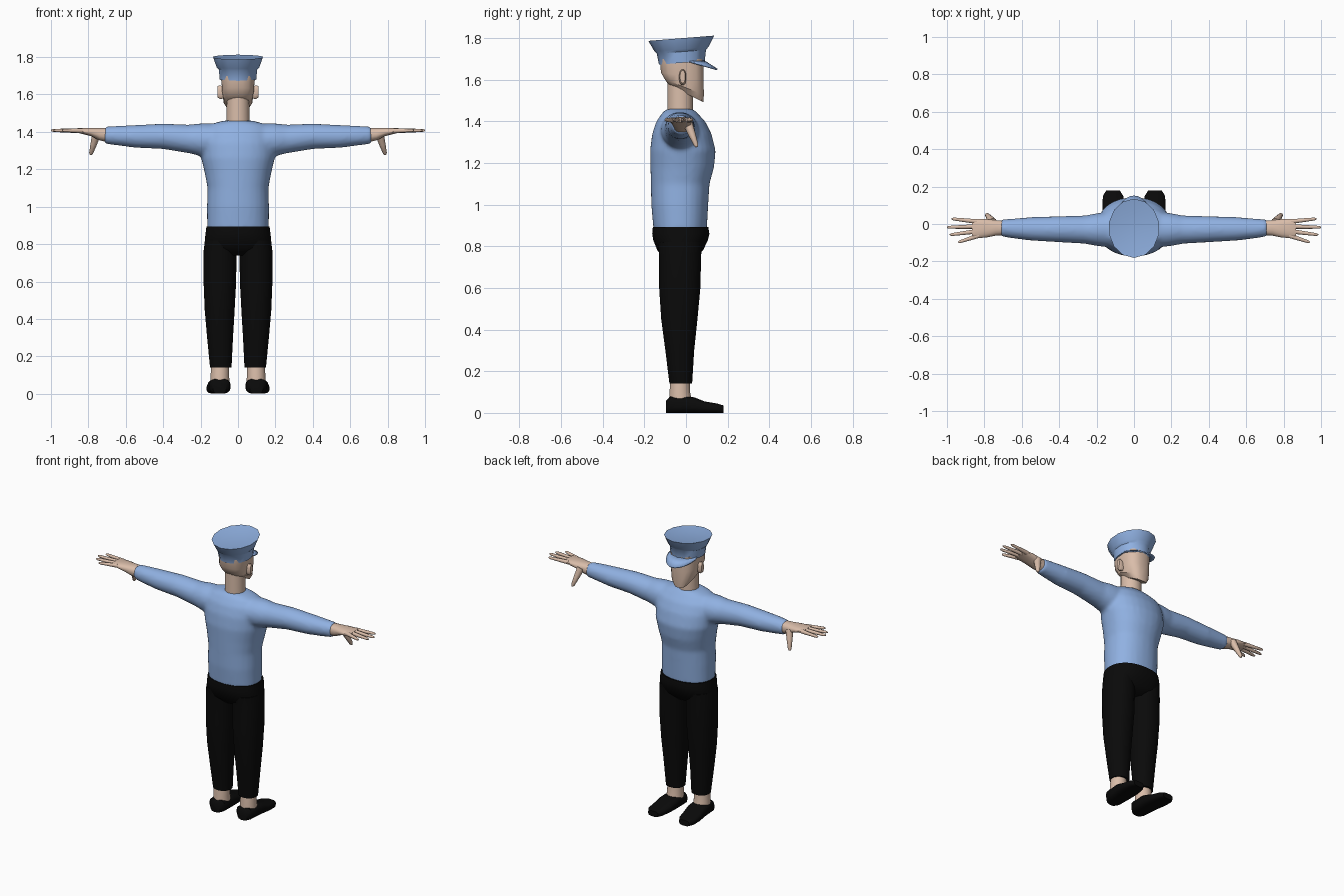
import bpy
import bmesh
import math
from mathutils import Vector

cube = bpy.data.objects.get("Cube")
if cube:
    bpy.data.objects.remove(cube, do_unlink=True)


def make_material(name, r, g, b):
    mat = bpy.data.materials.new(name)
    mat.use_nodes = True
    mat.diffuse_color = (r, g, b, 1)
    node = mat.node_tree.nodes["Principled BSDF"]
    node.inputs["Base Color"].default_value = (r, g, b, 1)
    node.inputs["Roughness"].default_value = 0.8
    return mat


BLUE = make_material("uniform blue", 0.28, 0.44, 0.76)
SKIN = make_material("skin", 0.70, 0.51, 0.40)
BLACK = make_material("black cloth", 0.003, 0.003, 0.003)


def loft(bm, rings, sides=20, power=2.0):
    """Skin a closed tube over rings of (centre, half axis u, half axis v)."""
    loops = []
    for c, u, v in rings:
        loop = []
        for i in range(sides):
            a = 2 * math.pi * (i + 0.5) / sides
            ca, sa = math.cos(a), math.sin(a)
            x = math.copysign(abs(ca) ** (2 / power), ca)
            y = math.copysign(abs(sa) ** (2 / power), sa)
            loop.append(bm.verts.new(Vector(c) + Vector(u) * x + Vector(v) * y))
        loops.append(loop)
    for low, high in zip(loops, loops[1:]):
        for i in range(sides):
            j = (i + 1) % sides
            bm.faces.new((low[i], low[j], high[j], high[i]))
    bm.faces.new(loops[0][::-1])
    bm.faces.new(loops[-1])


def upright(cx, cy, z, rx, ry, tilt=0.0):
    return (cx, cy, z), (rx, 0, 0), (0, ry, ry * tilt)


def sideways(x, cy, cz, ry, rz):
    return (x, cy, cz), (0, ry, 0), (0, 0, rz)


def lengthwise(y, cx, half_width, height):
    return (cx, y, height / 2), (half_width, 0, 0), (0, 0, height / 2)


def limb(start, end, r0, r1):
    """Rings of a tapered digit with a rounded tip."""
    a, b = Vector(start), Vector(end)
    d = (b - a).normalized()
    u = d.cross(Vector((0, 1, 0.3))).normalized()
    v = d.cross(u)
    steps = ((0, r0), (0.5, (r0 + r1) / 2), (0.92, r1), (1, r1 * 0.5))
    return [(a.lerp(b, t), u * r, v * r) for t, r in steps]


def flip(rings):
    m = Vector((-1, 1, 1))
    return [tuple(Vector(p) * m for p in ring) for ring in rings]


def finish(bm, name, mat, angle=45):
    bmesh.ops.recalc_face_normals(bm, faces=bm.faces)
    mesh = bpy.data.meshes.new(name)
    bm.to_mesh(mesh)
    bm.free()
    mesh.materials.append(mat)
    obj = bpy.data.objects.new(name, mesh)
    bpy.context.collection.objects.link(obj)
    bpy.ops.object.select_all(action="DESELECT")
    obj.select_set(True)
    bpy.context.view_layer.objects.active = obj
    bpy.ops.object.shade_smooth_by_angle(angle=math.radians(angle))
    return obj


def part(name, mat, rings, sides=20, power=2.0, angle=45):
    bm = bmesh.new()
    loft(bm, rings, sides, power)
    return finish(bm, name, mat, angle)


def pair(name, mat, rings, sides=20, power=2.0):
    part("left_" + name, mat, rings, sides, power)
    part("right_" + name, mat, flip(rings), sides, power)


# Sweater: torso and both sleeves fused into one soft surface
torso = [upright(0, *r) for r in (
    (-.028, .875, .165, .128), (-.03, 1.0, .166, .137), (-.028, 1.1, .163, .141),
    (-.018, 1.18, .178, .153), (-.015, 1.26, .197, .158), (-.02, 1.34, .2, .143),
    (-.025, 1.40, .19, .118), (-.03, 1.44, .15, .085), (-.03, 1.46, .08, .065))]
sleeve = [sideways(*r) for r in (
    (.08, -.03, 1.355, .10, .09), (.2, -.03, 1.358, .088, .088),
    (.26, -.03, 1.362, .076, .077), (.4, -.028, 1.376, .07, .068),
    (.55, -.026, 1.376, .063, .061), (.65, -.024, 1.38, .053, .052),
    (.715, -.021, 1.382, .045, .046))]
bm = bmesh.new()
loft(bm, torso, 28, 2.2)
loft(bm, sleeve)
loft(bm, flip(sleeve))
sweater = finish(bm, "sweater", BLUE)
remesh = sweater.modifiers.new("fuse", "REMESH")
remesh.mode = "VOXEL"
remesh.voxel_size = 0.012
remesh.use_smooth_shade = True
soften = sweater.modifiers.new("soften", "SMOOTH")
soften.factor = 0.5
soften.iterations = 5

# Trousers
part("trouser_hips", BLACK, [upright(0, *r) for r in (
    (-.028, .74, .12, .07), (-.028, .78, .178, .11), (-.026, .83, .178, .132),
    (-.025, .86, .174, .138), (-.026, .893, .17, .134))], 28, 2.3)
pair("trouser_leg", BLACK, [upright(*r) for r in (
    (.092, -.028, .82, .086, .108), (.096, -.028, .76, .089, .102),
    (.097, -.03, .6, .088, .1), (.098, -.032, .45, .081, .088),
    (.096, -.03, .3, .07, .07), (.092, -.025, .14, .058, .055))], 20, 2.2)

# Ankles and shoes
pair("ankle", SKIN, [upright(*r) for r in (
    (.097, -.025, .04, .053, .058), (.097, -.03, .1, .05, .05),
    (.095, -.028, .17, .048, .046))])
pair("shoe", BLACK, [lengthwise(*r) for r in (
    (-.095, .098, .035, .06), (-.075, .098, .055, .08), (0, .1, .06, .08),
    (.04, .102, .062, .075), (.09, .107, .062, .055), (.15, .112, .055, .045),
    (.18, .112, .036, .036))], 20, 3)

# Neck and head: flat face, jaw sloping down to the chin
part("neck", SKIN, [upright(0, -.028, 1.42, .063, .062),
                    upright(0, -.028, 1.60, .06, .062)])
part("head", SKIN, [upright(0, *r) for r in (
    (.0, 1.535, .052, .085, -.5), (-.008, 1.565, .077, .095, -.4),
    (-.018, 1.62, .087, .104, -.15), (-.02, 1.70, .09, .106, 0))], 16, 2.7, 30)

# Ears
pair("ear", SKIN, [sideways(*r) for r in (
    (.075, -.015, 1.61, .014, .032), (.097, -.016, 1.612, .017, .038),
    (.11, -.016, 1.615, .012, .03))], 12, 2.5)

# Cap: band, flared crown and slightly dished top
part("cap", BLUE, [upright(0, *r) for r in (
    (-.02, 1.682, .1, .11, .08), (-.022, 1.735, .105, .118, .08),
    (-.022, 1.748, .117, .13, .08), (-.023, 1.80, .136, .158, .08),
    (-.023, 1.79, .07, .08, .08))], 14, 2, 35)

# Cap visor
bm = bmesh.new()
rows = []
for i in range(13):
    a = math.radians(15 + 150 * i / 12)
    c, s = math.cos(a), math.sin(a)
    rows.append((bm.verts.new((.095 * c, -.022 + .108 * s, 1.695)),
                 bm.verts.new((.1 * c, .002 + .15 * s, 1.695 - .042 * s))))
for (a0, b0), (a1, b1) in zip(rows, rows[1:]):
    bm.faces.new((a0, b0, b1, a1))
visor = finish(bm, "cap_visor", BLUE)
thick = visor.modifiers.new("thickness", "SOLIDIFY")
thick.thickness = 0.008

# Hands: palm, four spread fingers and a lowered thumb
pair("palm", SKIN, [sideways(*r) for r in (
    (.69, -.021, 1.382, .038, .039), (.74, -.021, 1.388, .042, .034),
    (.79, -.023, 1.4, .05, .022), (.85, -.025, 1.407, .052, .014),
    (.865, -.026, 1.408, .045, .01))], 16, 2.4)
fingers = {
    "index_finger": ((.84, .013), (.975, .028)),
    "middle_finger": ((.84, -.013), (1.0, -.018)),
    "ring_finger": ((.84, -.039), (.985, -.058)),
    "little_finger": ((.83, -.062), (.94, -.098)),
}
for name, (base, tip) in fingers.items():
    pair(name, SKIN, limb((*base, 1.406), (*tip, 1.408), .013, .008), 10)
pair("thumb", SKIN, limb((.755, .008, 1.392), (.788, .052, 1.278), .024, .011), 12)
